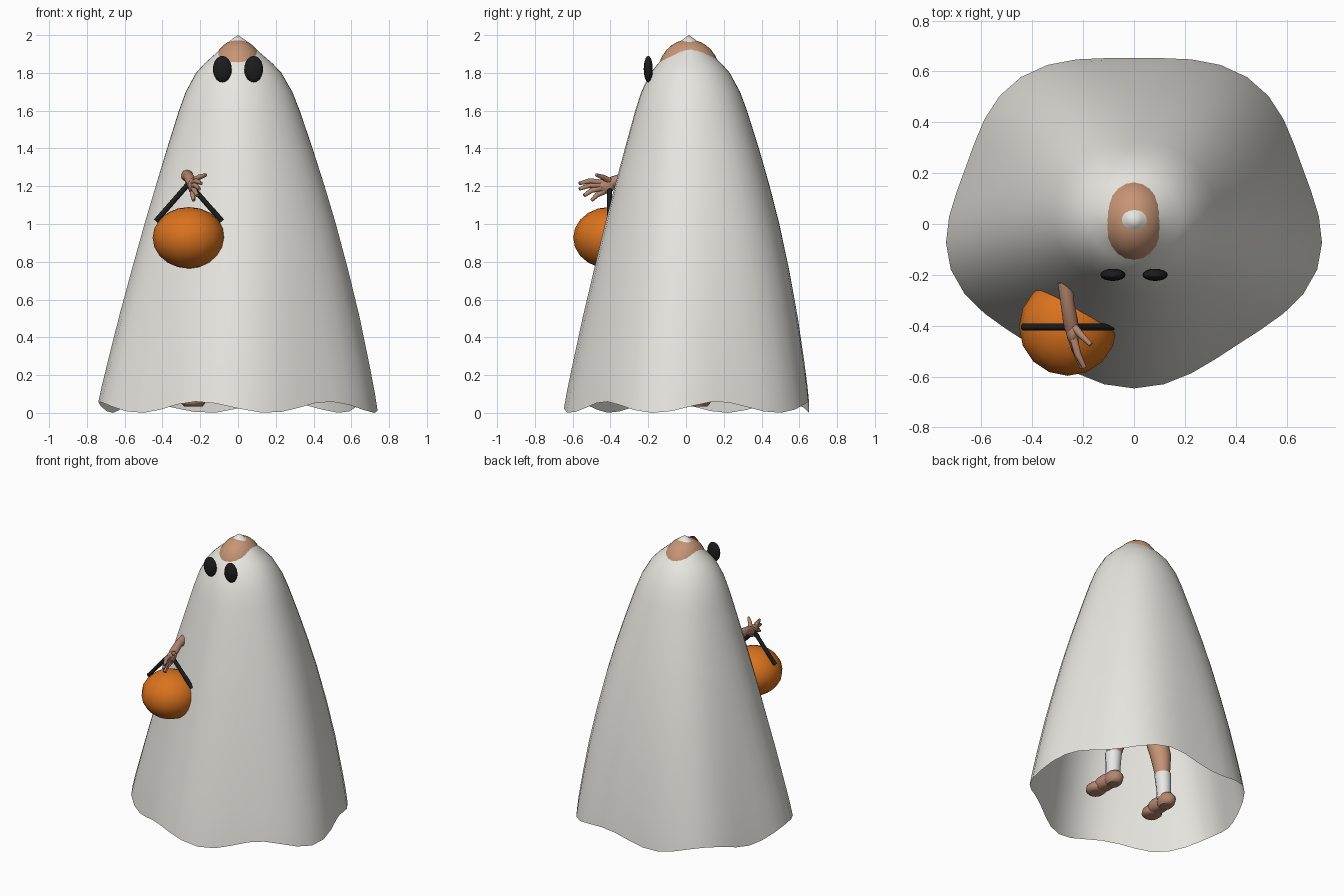
import bpy, bmesh, math
from mathutils import Vector, Matrix

if "Cube" in bpy.data.objects:
    bpy.data.objects.remove(bpy.data.objects["Cube"])


def material(name, rgb):
    m = bpy.data.materials.new(name)
    m.diffuse_color = (*rgb, 1)
    m.use_nodes = True
    m.node_tree.nodes["Principled BSDF"].inputs["Base Color"].default_value = m.diffuse_color
    return m


CLOTH = material("off white cloth", (0.83, 0.82, 0.77))
SKIN = material("peach skin", (0.57, 0.30, 0.18))
HAND = material("tan skin", (0.46, 0.24, 0.16))
SOCK = material("white sock", (0.85, 0.85, 0.85))
ORANGE = material("pumpkin orange", (0.70, 0.17, 0.013))
BLACK = material("black", (0.012, 0.012, 0.012))


def finish(bm, name, mat):
    me = bpy.data.meshes.new(name)
    bm.to_mesh(me)
    bm.free()
    for p in me.polygons:
        p.use_smooth = True
    me.materials.append(mat)
    ob = bpy.data.objects.new(name, me)
    bpy.context.collection.objects.link(ob)
    return ob


def add_ball(bm, centre, radii, u=16, v=10):
    mat = Matrix.Translation(centre) @ Matrix.Diagonal((*radii, 1))
    bmesh.ops.create_uvsphere(bm, u_segments=u, v_segments=v, radius=1, matrix=mat)


def add_tube(bm, points, radii, n=10):
    """Capped tapered tube through the points."""
    pts = [Vector(p) for p in points]
    rings = []
    for i, (p, r) in enumerate(zip(pts, radii)):
        d = (pts[min(i + 1, len(pts) - 1)] - pts[max(i - 1, 0)]).normalized()
        side = d.cross(Vector((0.3, 1, 0.1))).normalized()
        up = d.cross(side)
        rings.append([bm.verts.new(p + r * (math.cos(a) * side + math.sin(a) * up))
                      for a in (2 * math.pi * k / n for k in range(n))])
    for a, b in zip(rings, rings[1:]):
        for k in range(n):
            bm.faces.new((a[k], a[(k + 1) % n], b[(k + 1) % n], b[k]))
    bm.faces.new(rings[0][::-1])
    bm.faces.new(rings[-1])
    bmesh.ops.recalc_face_normals(bm, faces=bm.faces)


def ball(name, mat, centre, radii, u=16, v=10):
    bm = bmesh.new()
    add_ball(bm, centre, radii, u, v)
    return finish(bm, name, mat)


def tube(name, mat, points, radii, n=12):
    bm = bmesh.new()
    add_tube(bm, points, radii, n)
    return finish(bm, name, mat)


# Draped sheet: five soft folds and a six-wave hem, open underneath
PROFILE = [(1.98, .03), (1.95, .067), (1.9, .123), (1.85, .18), (1.8, .226),
           (1.7, .282), (1.6, .32), (1.4, .385), (1.2, .447), (1.0, .505),
           (.75, .57), (.5, .63), (.25, .682), (.1, .711), (0, .727)]
N = 40
bm = bmesh.new()
rings = []
for z, a in PROFILE:
    low = 1 - z / 2
    sway = math.sin(math.pi * low)
    ring = []
    for k in range(N):
        t = 2 * math.pi * k / N
        r = a * (1 - 0.042 * low * math.sin(5 * t))
        hem = (0.03 + 0.03 * math.cos(6 * (t + math.radians(47)))) * low ** 4
        ring.append(bm.verts.new((r * math.cos(t) + 0.012 * sway,
                                  r * (0.893 + 0.02 * z) * math.sin(t)
                                  + 0.015 + 0.015 * low + 0.02 * sway,
                                  z + hem)))
    rings.append(ring)
apex = bm.verts.new((0, 0.015, 2.0))
for k in range(N):
    bm.faces.new((rings[0][k], rings[0][(k + 1) % N], apex))
    for a, b in zip(rings, rings[1:]):
        bm.faces.new((b[k], b[(k + 1) % N], a[(k + 1) % N], a[k]))
finish(bm, "sheet", CLOTH)

# Head poking through the cloth, hidden body
ball("head", SKIN, (0, 0.015, 1.785), (0.143, 0.168, 0.192), 24, 16)
tube("neck", SKIN, [(0, 0.03, 1.45), (0, 0.02, 1.66)], [0.06, 0.06])
tube("torso", SOCK, [(0, 0.03, 0.78), (0, 0.03, 0.95), (0, 0.03, 1.3), (0, 0.03, 1.48)],
     [0.15, 0.18, 0.17, 0.08], 16)

# Eyes
for s, side in ((-1, "right"), (1, "left")):
    ball(side + "_eye", BLACK, (s * 0.083, -0.2, 1.82), (0.05, 0.024, 0.07))

    # Legs, socks and feet
    tube(side + "_leg", SKIN,
         [(s * 0.10, 0.03, 0.88), (s * 0.15, 0.03, 0.58), (s * 0.19, 0.05, 0.40), (s * 0.215, 0.04, 0.24)],
         [0.09, 0.075, 0.068, 0.045])
    tube(side + "_sock", SOCK,
         [(s * 0.212, 0.042, 0.28), (s * 0.217, 0.045, 0.18), (s * 0.22, 0.045, 0.08)],
         [0.056, 0.05, 0.046])
    bm = bmesh.new()
    add_ball(bm, (s * 0.225, 0.06, 0.075), (0.058, 0.075, 0.06), 10, 8)
    add_ball(bm, (s * 0.23, -0.02, 0.08), (0.058, 0.11, 0.055), 10, 8)
    add_ball(bm, (s * 0.24, -0.10, 0.065), (0.068, 0.075, 0.045), 10, 8)
    for v in bm.verts:  # flat sole
        v.co.z = max(v.co.z, 0.035)
    finish(bm, side + "_foot", HAND)

# Arms inside the sheet
tube("right_arm", SKIN, [(-0.14, 0.03, 1.40), (-0.25, 0.0, 1.2), (-0.268, -0.24, 1.255)],
     [0.055, 0.045, 0.028])
tube("left_arm", SKIN, [(0.14, 0.03, 1.40), (0.25, 0.02, 1.12), (0.30, -0.03, 0.86)],
     [0.055, 0.045, 0.03])
ball("left_hand", HAND, (0.31, -0.04, 0.80), (0.025, 0.04, 0.07))

# Right hand with spread fingers
bm = bmesh.new()
add_tube(bm, [(-0.268, -0.23, 1.255), (-0.262, -0.31, 1.25), (-0.25, -0.38, 1.225), (-0.237, -0.45, 1.195)],
         [0.033, 0.027, 0.03, 0.024])
add_ball(bm, (-0.24, -0.425, 1.203), (0.026, 0.05, 0.042), 12, 8)
FINGERS = [((-.24, -.40, 1.225), (-.205, -.44, 1.248), (-.17, -.475, 1.26)),
           ((-.237, -.45, 1.22), (-.222, -.51, 1.228), (-.195, -.565, 1.215)),
           ((-.235, -.455, 1.205), (-.225, -.51, 1.205), (-.205, -.565, 1.185)),
           ((-.235, -.45, 1.19), (-.23, -.50, 1.178), (-.215, -.54, 1.15)),
           ((-.238, -.43, 1.175), (-.24, -.47, 1.155), (-.235, -.50, 1.125))]
for f in FINGERS:
    add_tube(bm, f, [0.017, 0.014, 0.009], 8)
finish(bm, "right_hand", HAND)

# Pumpkin bucket with an angled handle
ball("pumpkin_bucket", ORANGE, (-0.26, -0.405, 0.927), (0.192, 0.192, 0.163), 16, 10)
for s, side in ((-1, "right"), (1, "left")):
    tube(side + "_handle_bar", BLACK,
         [(-0.26 + s * 0.175, -0.405, 1.015), (-0.26, -0.405, 1.215)], [0.014, 0.014], 10)

for ob in bpy.data.objects:
    ob.select_set(True)
    bpy.context.view_layer.objects.active = ob
bpy.ops.object.shade_smooth_by_angle(angle=math.radians(50))
